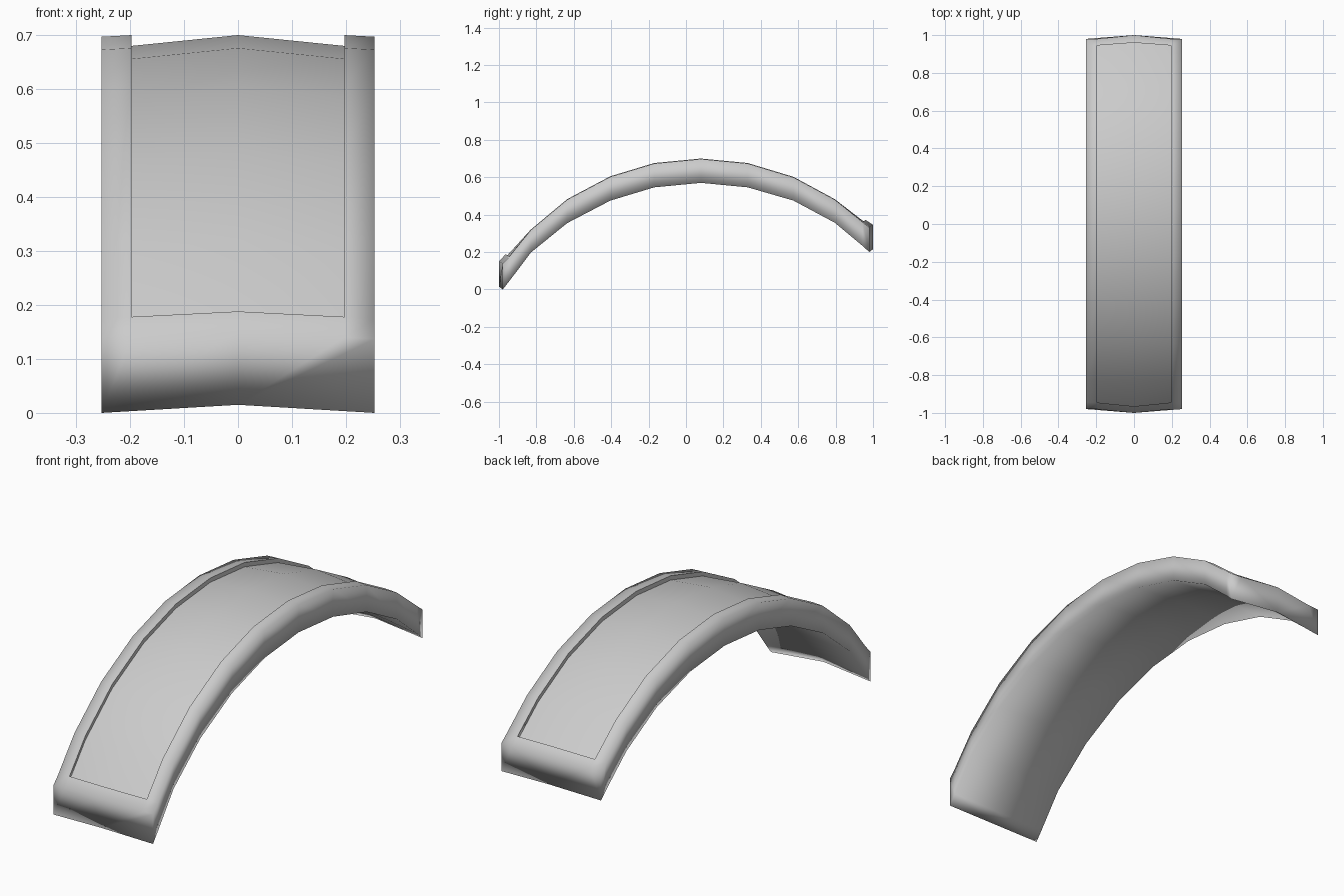
import bpy, bmesh

if "Cube" in bpy.data.objects:
    bpy.data.objects.remove(bpy.data.objects["Cube"])

# Arch stations: y at the sides, y on the centre line, rim height, underside height
ROWS = [
    (-0.98, -1.0, 0.14, 0.0), (-0.945, -0.965, 0.178, 0.044),
    (-0.83, -0.83, 0.32, 0.197), (-0.635, -0.635, 0.483, 0.355),
    (-0.405, -0.405, 0.605, 0.475), (-0.17, -0.17, 0.676, 0.546),
    (0.08, 0.08, 0.70, 0.57),
    (0.33, 0.33, 0.676, 0.546), (0.575, 0.575, 0.602, 0.475),
    (0.795, 0.795, 0.483, 0.357),
    (0.945, 0.96, 0.362, 0.232), (0.98, 1.0, 0.335, 0.20),
]
OUT, INN = 0.253, 0.197   # outer and inner half width of the rim
STEP = 0.02               # depth of the panel edge below the rim
N = len(ROWS)

bm = bmesh.new()
top, low, pan = [], [], []
for i, (ys, yc, t, b) in enumerate(ROWS):
    lip = i in (0, 1, N - 2, N - 1)
    row = []
    for x in (-OUT, -INN, 0, INN, OUT):
        if x == 0:
            row.append(bm.verts.new((0, yc, t + 0.01)) if lip else None)
        else:
            row.append(bm.verts.new((x, ys, t - (0.003 if abs(x) == OUT else 0))))
    top.append(row)
    low.append([bm.verts.new((-OUT, ys, b)), bm.verts.new((0, yc, b + 0.015)),
                bm.verts.new((OUT, ys, b))])
    if 0 < i < N - 1:
        pan.append([bm.verts.new((-INN, ys, t - STEP)),
                    bm.verts.new((0, yc, t - (0.006 if lip else 0))),
                    bm.verts.new((INN, ys, t - STEP))])
    else:
        pan.append(None)

steps = []


def quad(a, b, i, ca, cb):
    """Face between two columns of one station and the next."""
    return bm.faces.new((a[i][ca], a[i + 1][ca], b[i + 1][cb], b[i][cb]))


for i in range(N - 1):
    # rim tops, outer walls and underside
    quad(top, top, i, 0, 1)
    quad(top, top, i, 3, 4)
    quad(top, low, i, 0, 0)
    quad(top, low, i, 4, 2)
    quad(low, low, i, 0, 1)
    quad(low, low, i, 1, 2)
    if i in (0, N - 2):
        # end lips
        quad(top, top, i, 1, 2)
        quad(top, top, i, 2, 3)
    else:
        # crowned panel and the step around it
        quad(pan, pan, i, 0, 1)
        quad(pan, pan, i, 1, 2)
        steps += [quad(top, pan, i, 1, 0), quad(top, pan, i, 3, 2)]

# step at the two lips
for i in (1, N - 2):
    for c in (0, 1):
        steps.append(bm.faces.new((top[i][c + 1], top[i][c + 2], pan[i][c + 1], pan[i][c])))

# end walls
for i in (0, N - 1):
    t, b = top[i], low[i]
    bm.faces.new((t[0], t[1], t[2], b[1], b[0]))
    bm.faces.new((t[2], t[3], t[4], b[2], b[1]))

bmesh.ops.recalc_face_normals(bm, faces=bm.faces[:])

# smooth everywhere, crisp only around the recessed panel
for f in bm.faces:
    f.smooth = True
step_set = set(steps)
for e in bm.edges:
    if sum(f in step_set for f in e.link_faces) == 1:
        e.smooth = False

mesh = bpy.data.meshes.new("arched_fender")
bm.to_mesh(mesh)
bm.free()
obj = bpy.data.objects.new("arched_fender", mesh)
bpy.context.collection.objects.link(obj)
